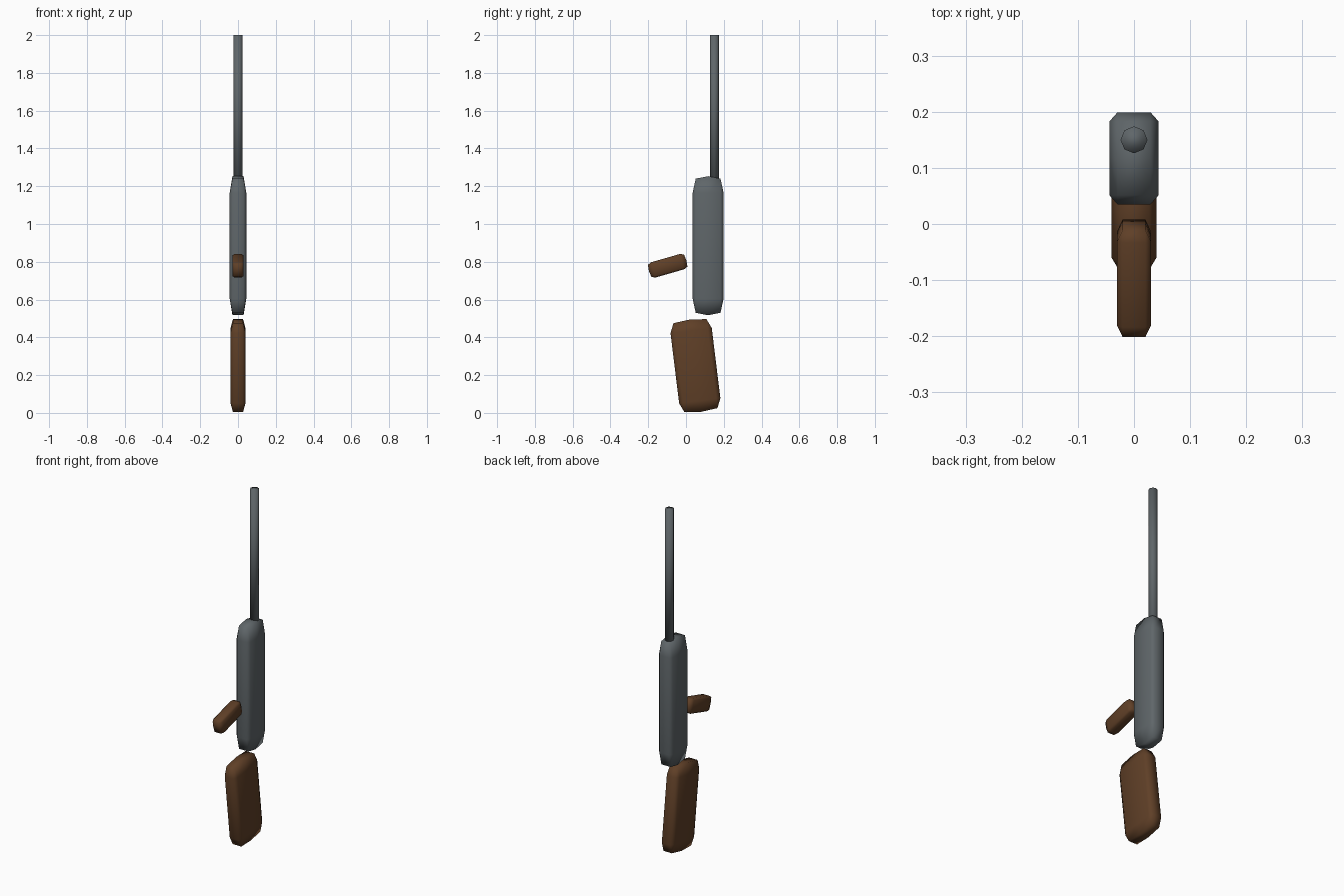
import bpy, bmesh, math
from mathutils import Matrix, Vector

default = bpy.data.objects.get("Cube")
if default:
    bpy.data.objects.remove(default, do_unlink=True)


def make_material(name, rgb):
    mat = bpy.data.materials.new(name)
    color = (*rgb, 1)
    mat.use_nodes = True
    mat.diffuse_color = color
    shader = mat.node_tree.nodes["Principled BSDF"]
    shader.inputs["Base Color"].default_value = color
    shader.inputs["Roughness"].default_value = 0.7
    return mat


steel = make_material("gunmetal grey", (0.115, 0.133, 0.142))
wood = make_material("dark wood", (0.115, 0.05, 0.02))


def finish(name, bm, mat):
    bmesh.ops.recalc_face_normals(bm, faces=bm.faces)
    for face in bm.faces:
        face.smooth = True
    mesh = bpy.data.meshes.new(name)
    bm.to_mesh(mesh)
    bm.free()
    mesh.materials.append(mat)
    obj = bpy.data.objects.new(name, mesh)
    bpy.context.collection.objects.link(obj)
    return obj


def soft_block(name, mat, center, half, tilt=0, inset=(0.33, 0.2, 0.24), dome=0.035):
    """Chamfered block with slightly domed ends, tilted about the x axis."""
    bm = bmesh.new()
    bmesh.ops.create_cube(bm, size=2)
    bmesh.ops.bevel(bm, geom=bm.edges[:], offset=0.25, segments=1,
                    affect='EDGES', profile=0.5)
    bmesh.ops.bisect_plane(bm, geom=bm.verts[:] + bm.edges[:] + bm.faces[:],
                           plane_co=(0, 0, 0), plane_no=(0, 1, 0))
    for v in bm.verts:
        at_end = abs(v.co.z) > 0.99
        off_middle = abs(v.co.y) > 0.1
        for i in range(3):
            if 0.1 < abs(v.co[i]) < 0.99:
                v.co[i] = math.copysign(1 - inset[i], v.co[i])
        if at_end and off_middle:
            v.co.z *= 1 - dome
    bm.transform(Matrix.Translation(center)
                 @ Matrix.Rotation(math.radians(tilt), 4, 'X')
                 @ Matrix.Diagonal((*half, 1)))
    return finish(name, bm, mat)


# Body, shoulder stock and hand grip
soft_block("receiver", steel, (0, 0.117, 0.885), (0.044, 0.082, 0.368))
soft_block("stock", wood, (0, 0.05, 0.25), (0.04, 0.11, 0.246), tilt=7)
soft_block("grip", wood, (0, -0.097, 0.779), (0.03, 0.042, 0.103), tilt=106)

# Eight-sided barrel, running a little way into the receiver
bm = bmesh.new()
bmesh.ops.create_cone(bm, cap_ends=True, segments=8, radius1=0.024,
                      radius2=0.024, depth=0.8)
bm.transform(Matrix.Translation(Vector((0, 0.15, 1.6))))
finish("barrel", bm, steel)
